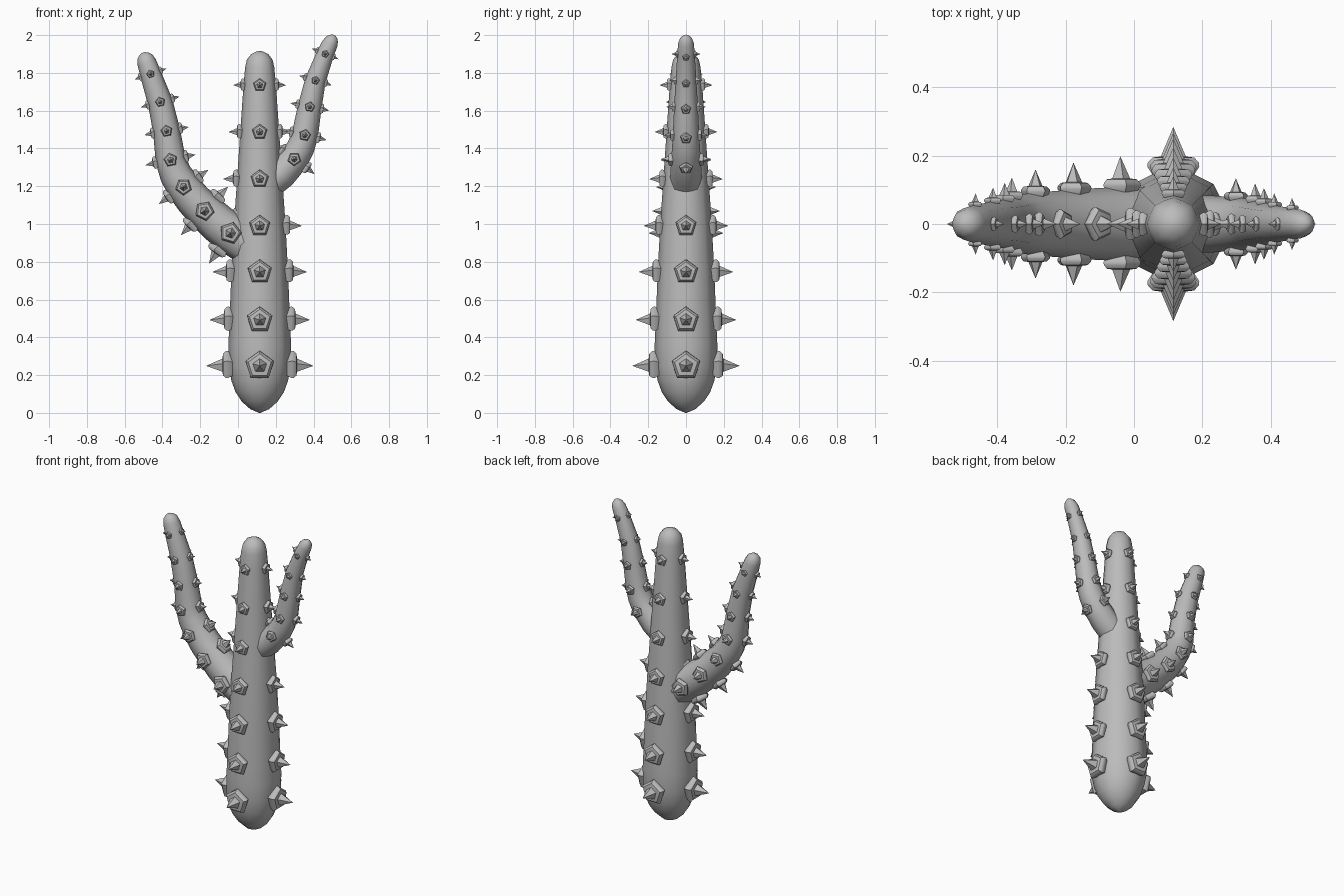
import bpy, bmesh, math
from mathutils import Vector, Matrix

old = bpy.data.objects.get("Cube")
if old:
    bpy.data.objects.remove(old)

grey = bpy.data.materials.new("plain_grey")
grey.use_nodes = True
COLOUR = (0.5, 0.5, 0.5, 1)
grey.diffuse_color = COLOUR
grey.node_tree.nodes["Principled BSDF"].inputs["Base Color"].default_value = COLOUR

SIDES = 16


def finish(bm, name, angle):
    bmesh.ops.recalc_face_normals(bm, faces=bm.faces)
    mesh = bpy.data.meshes.new(name)
    bm.to_mesh(mesh)
    bm.free()
    mesh.materials.append(grey)
    ob = bpy.data.objects.new(name, mesh)
    bpy.context.collection.objects.link(ob)
    bpy.ops.object.select_all(action='DESELECT')
    ob.select_set(True)
    bpy.context.view_layer.objects.active = ob
    bpy.ops.object.shade_smooth_by_angle(angle=math.radians(angle))


def frame(path, i):
    """Tangent and in-plane normal of a path lying in the XZ plane."""
    a, b = path[max(i - 1, 0)], path[min(i + 1, len(path) - 1)]
    t = Vector((b[0] - a[0], 0, b[1] - a[1])).normalized()
    return t, Vector((t.z, 0, -t.x))


def stem(name, path):
    """Ribbed tube through (x, z, radius) points, closed at both ends."""
    bm = bmesh.new()
    rings = []
    for i, (x, z, r) in enumerate(path):
        t, n = frame(path, i)
        ring = []
        for k in range(SIDES):
            a = 2 * math.pi * k / SIDES
            rr = r * (1 if k % 2 == 0 else 0.95)
            ring.append(bm.verts.new(Vector((x, 0, z)) + n * rr * math.cos(a)
                                     + Vector((0, rr * math.sin(a), 0))))
        rings.append(ring)
    for lo, hi in zip(rings, rings[1:]):
        for k in range(SIDES):
            j = (k + 1) % SIDES
            bm.faces.new((lo[k], lo[j], hi[j], hi[k]))
    bm.faces.new(rings[0])
    bm.faces.new(rings[-1])
    finish(bm, name, 50)


def thorn(bm, base, out, up, size):
    """Five-sided cushion with a pointed spike on it."""
    side = up.cross(out)
    # (radius, height) steps relative to the cushion size
    steps = [(0.8, -0.25), (1.0, 0.05), (0.98, 0.2), (0.8, 0.38), (0.48, 0.42)]
    rings = []
    for r, h in steps:
        rings.append([bm.verts.new(base + out * h * size + size * r * (
            up * math.cos(2 * math.pi * k / 5) + side * math.sin(2 * math.pi * k / 5)))
            for k in range(5)])
    tip = bm.verts.new(base + out * size * 1.5)
    for lo, hi in zip(rings, rings[1:]):
        for k in range(5):
            j = (k + 1) % 5
            bm.faces.new((lo[k], lo[j], hi[j], hi[k]))
    for k in range(5):
        bm.faces.new((rings[-1][k], rings[-1][(k + 1) % 5], tip))
    bm.faces.new(rings[0])


def thorns(name, path, spots):
    """Four thorns around the stem at every (path index, size) spot."""
    bm = bmesh.new()
    for i, size in spots:
        x, z, r = path[i]
        t, n = frame(path, i)
        for out in (n, -n, Vector((0, 1, 0)), Vector((0, -1, 0))):
            thorn(bm, Vector((x, 0, z)) + out * r, out, t, size)
    finish(bm, name, 40)


# Trunk
CX = 0.115
profile = [(0, 0.004), (0.02, 0.05), (0.06, 0.095), (0.11, 0.128), (0.17, 0.15),
           (0.249, 0.164), (0.36, 0.166), (0.492, 0.16), (0.746, 0.15), (0.99, 0.137),
           (1.238, 0.12), (1.487, 0.103), (1.735, 0.086), (1.83, 0.077),
           (1.87, 0.068), (1.9, 0.045), (1.915, 0.012)]
trunk = [(CX, z, r) for z, r in profile]
stem("trunk", trunk)
thorns("trunk_thorns", trunk, [(5, 0.08), (7, 0.071), (8, 0.067), (9, 0.058),
                               (10, 0.05), (11, 0.042), (12, 0.036)])

# Long right arm
right_arm = [(0.1, 0.86, 0.11), (-0.04, 0.952, 0.108), (-0.11, 1.007, 0.105),
             (-0.177, 1.069, 0.1), (-0.237, 1.13, 0.096), (-0.288, 1.196, 0.092),
             (-0.33, 1.265, 0.086), (-0.357, 1.339, 0.08), (-0.378, 1.492, 0.072),
             (-0.412, 1.646, 0.066), (-0.463, 1.794, 0.056), (-0.483, 1.855, 0.051),
             (-0.493, 1.885, 0.042), (-0.498, 1.9, 0.026), (-0.5, 1.908, 0.008)]
stem("right_arm", right_arm)
thorns("right_arm_thorns", right_arm, [(1, 0.06), (3, 0.053), (5, 0.045), (7, 0.037),
                                       (8, 0.032), (9, 0.027), (10, 0.022)])

# Short left arm
left_arm = [(0.14, 1.2, 0.085), (0.23, 1.268, 0.083), (0.298, 1.344, 0.078),
            (0.332, 1.405, 0.074), (0.354, 1.47, 0.07), (0.38, 1.62, 0.063),
            (0.41, 1.76, 0.055), (0.462, 1.9, 0.046), (0.487, 1.955, 0.042),
            (0.5, 1.98, 0.033), (0.507, 1.993, 0.02), (0.51, 2.0, 0.006)]
stem("left_arm", left_arm)
thorns("left_arm_thorns", left_arm, [(2, 0.037), (4, 0.032), (5, 0.028),
                                     (6, 0.023), (7, 0.02)])
